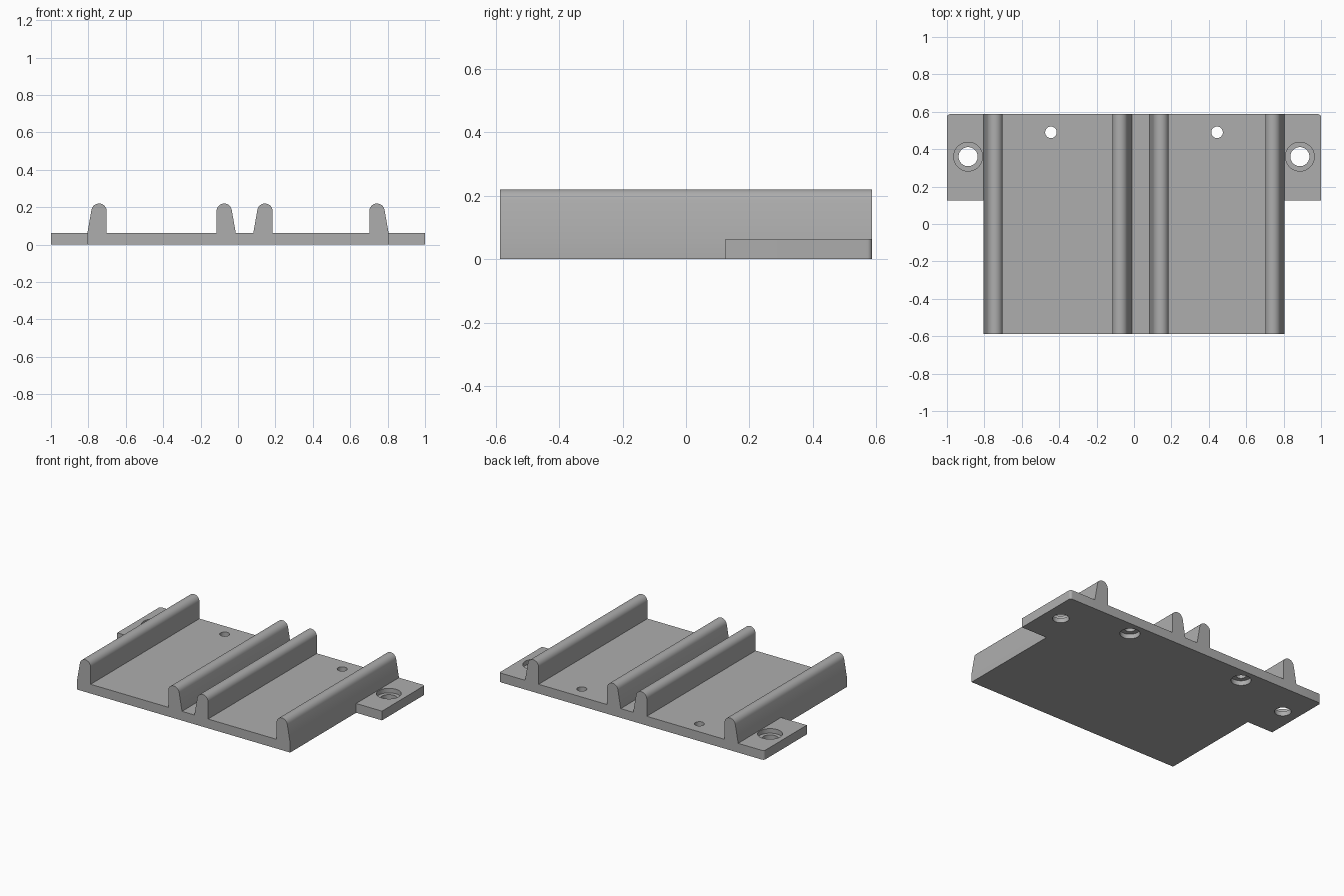
import bpy, bmesh, math
from mathutils import Matrix

if "Cube" in bpy.data.objects:
    bpy.data.objects.remove(bpy.data.objects["Cube"])

HALF_DEPTH, PLATE, TOP = 0.587, 0.063, 0.22
SIDE = 0.805

grey = bpy.data.materials.new("plain grey")
grey.use_nodes = True
color = (0.42, 0.42, 0.42, 1)
grey.diffuse_color = color
grey.node_tree.nodes["Principled BSDF"].inputs["Base Color"].default_value = color


def make_object(name, bm):
    bmesh.ops.recalc_face_normals(bm, faces=bm.faces)
    mesh = bpy.data.meshes.new(name)
    bm.to_mesh(mesh)
    bm.free()
    mesh.materials.append(grey)
    obj = bpy.data.objects.new(name, mesh)
    bpy.context.collection.objects.link(obj)
    return obj


def extrude(name, points, offset):
    bm = bmesh.new()
    face = bm.faces.new([bm.verts.new(p) for p in points])
    moved = bmesh.ops.extrude_face_region(bm, geom=[face])["geom"]
    verts = [v for v in moved if isinstance(v, bmesh.types.BMVert)]
    bmesh.ops.translate(bm, verts=verts, vec=offset)
    return make_object(name, bm)


def drill(obj, x, y, radius, z_low, z_high):
    """Cut a vertical round hole."""
    bm = bmesh.new()
    bmesh.ops.create_cone(bm, cap_ends=True, segments=48, radius1=radius, radius2=radius,
                          depth=z_high - z_low,
                          matrix=Matrix.Translation((x, y, (z_low + z_high) / 2)))
    cutter = make_object("hole_cutter", bm)
    mod = obj.modifiers.new("hole", 'BOOLEAN')
    mod.operation, mod.solver, mod.object = 'DIFFERENCE', 'EXACT', cutter
    bpy.context.view_layer.objects.active = obj
    bpy.ops.object.modifier_apply(modifier=mod.name)
    bpy.data.objects.remove(cutter)


def ridge(upright, direction):
    """Rail section: one upright side, a round top and one sloped side."""
    r, steps = 0.041, 16
    cx, cz = upright + direction * r, TOP - r
    pts = [(upright, PLATE)]
    for i in range(steps + 1):
        a = math.radians(170) * i / steps
        pts.append((cx - direction * r * math.cos(a), cz + r * math.sin(a)))
    pts.append((upright + direction * 0.103, PLATE))
    return pts if direction > 0 else pts[::-1]


# Ridged base plate, one cross-section swept front to back
profile = [(-SIDE, 0)]
for upright, direction in ((-0.702, -1), (-0.115, 1), (0.185, -1), (0.702, 1)):
    profile += ridge(upright, direction)
profile.append((SIDE, 0))
base = extrude("ridged_base", [(x, -HALF_DEPTH, z) for x, z in profile],
               (0, 2 * HALF_DEPTH, 0))

# Screw holes, widened from below
for x in (-0.444, 0.444):
    drill(base, x, 0.49, 0.031, -0.1, 0.1)
    drill(base, x, 0.49, 0.062, -0.1, 0.032)

# Mounting ears with a rounded rear corner and a counterbored hole
ears = []
for name, s in (("left_ear", 1), ("right_ear", -1)):
    r = 0.016
    outline = [(SIDE, 0.125), (1, 0.125)]
    for i in range(7):
        a = math.radians(15 * i)
        outline.append((1 - r + r * math.cos(a), HALF_DEPTH - r + r * math.sin(a)))
    outline.append((SIDE, HALF_DEPTH))
    ear = extrude(name, [(s * x, y, 0) for x, y in outline], (0, 0, PLATE))
    drill(ear, s * 0.887, 0.36, 0.051, -0.1, 0.1)
    drill(ear, s * 0.887, 0.36, 0.077, 0.032, 0.1)
    ears.append(ear)

# Smooth curved surfaces, keep edges sharp
bpy.ops.object.select_all(action='DESELECT')
for obj in [base] + ears:
    obj.select_set(True)
bpy.context.view_layer.objects.active = base
bpy.ops.object.shade_smooth_by_angle(angle=math.radians(25))
